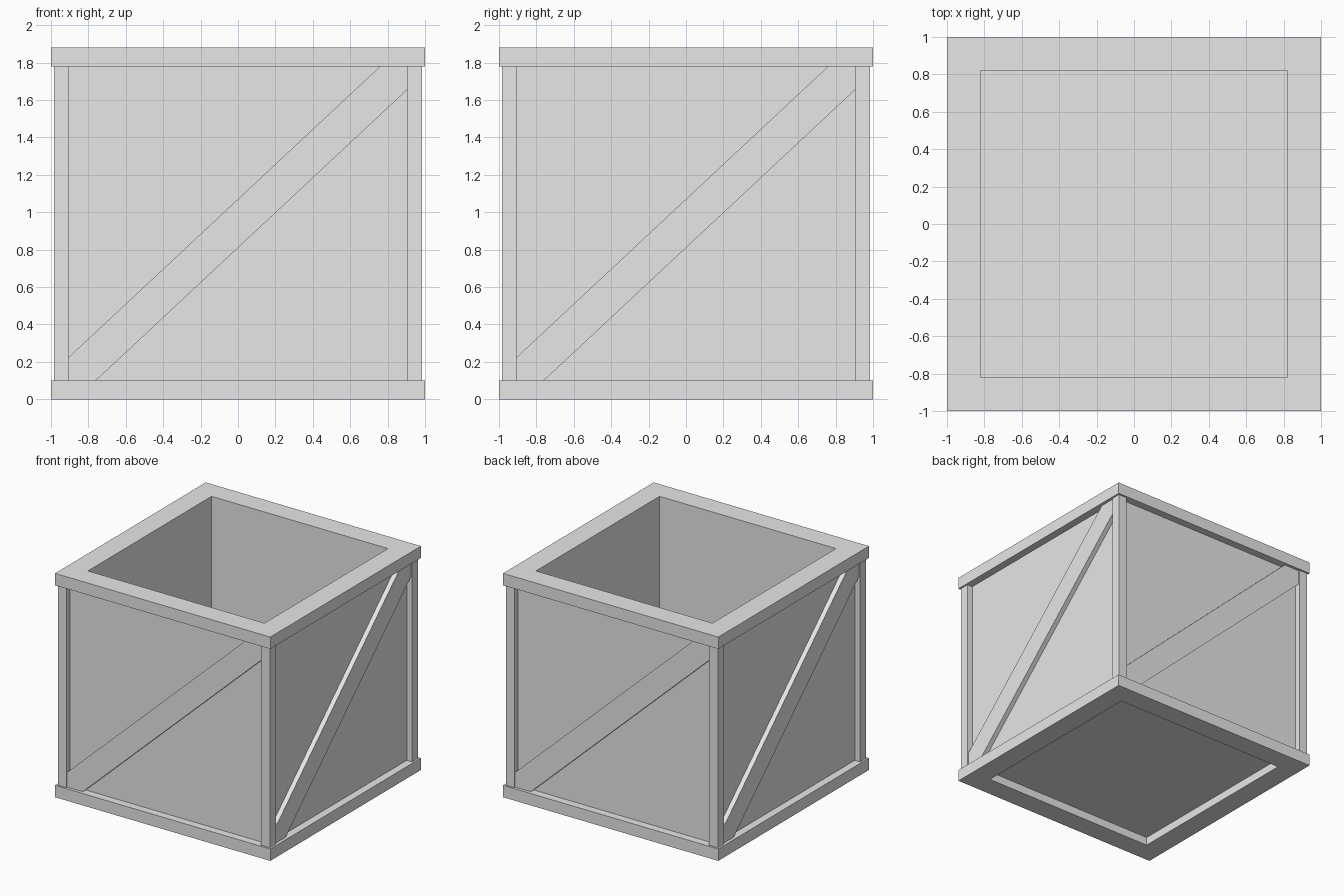
import bpy
import bmesh
from math import pi
from mathutils import Matrix

if "Cube" in bpy.data.objects:
    bpy.data.objects.remove(bpy.data.objects["Cube"], do_unlink=True)

# Single plain grey material
GREY = (0.8, 0.8, 0.8, 1.0)
grey = bpy.data.materials.new("light_grey")
grey.use_nodes = True
grey.diffuse_color = GREY
grey.node_tree.nodes["Principled BSDF"].inputs["Base Color"].default_value = GREY

OUTER, INNER = 1.0, 0.82          # rim half widths
RIM, TOP = 0.10, 1.88             # rim height, overall height
PANEL = 0.935                     # outer face of the wall panels
POST_IN, POST_OUT = 0.905, 0.985
BRACE_OUT = 0.975


def finish(name, bm):
    bmesh.ops.recalc_face_normals(bm, faces=bm.faces)
    mesh = bpy.data.meshes.new(name)
    bm.to_mesh(mesh)
    bm.free()
    mesh.materials.append(grey)
    obj = bpy.data.objects.new(name, mesh)
    bpy.context.collection.objects.link(obj)
    return obj


def box(name, low, high):
    bm = bmesh.new()
    bmesh.ops.create_cube(bm, size=1)
    for v in bm.verts:
        v.co = [a + (b - a) * (c + 0.5) for a, b, c in zip(low, high, v.co)]
    return finish(name, bm)


def square_ring(name, outer, inner, z0, z1):
    """Square tube with a square opening through it."""
    bm = bmesh.new()
    corners = [(-1, -1), (1, -1), (1, 1), (-1, 1)]
    loops = [[bm.verts.new((x * r, y * r, z)) for x, y in corners]
             for r, z in ((outer, z0), (outer, z1), (inner, z1), (inner, z0))]
    for k in range(4):
        a, b = loops[k], loops[(k + 1) % 4]
        for i in range(4):
            j = (i + 1) % 4
            bm.faces.new((a[i], a[j], b[j], b[i]))
    return finish(name, bm)


def brace(name, angle):
    """Diagonal plank trimmed by the posts and rims."""
    bm = bmesh.new()
    top = TOP - RIM
    half = [(-POST_IN, 0.225), (-POST_IN, RIM), (-0.76, RIM)]
    outline = half + [(-x, RIM + top - z) for x, z in half]
    face = bm.faces.new([bm.verts.new((x, -BRACE_OUT, z)) for x, z in outline])
    extruded = bmesh.ops.extrude_face_region(bm, geom=[face])["geom"]
    for v in extruded:
        if isinstance(v, bmesh.types.BMVert):
            v.co.y = -PANEL + 0.01
    bm.transform(Matrix.Rotation(angle, 4, "Z"))
    return finish(name, bm)


# Rims, wall shell and floor
square_ring("bottom_rim", OUTER, INNER, 0, RIM)
square_ring("top_rim", OUTER, INNER, TOP - RIM, TOP)
square_ring("wall_panels", PANEL, INNER, RIM, TOP - RIM)
box("floor", (-INNER, -INNER, 0.07), (INNER, INNER, 0.18))

# Corner posts
for x_name, sx in (("right", -1), ("left", 1)):
    for y_name, sy in (("front", -1), ("back", 1)):
        xs = sorted((sx * POST_IN, sx * POST_OUT))
        ys = sorted((sy * POST_IN, sy * POST_OUT))
        box(f"{y_name}_{x_name}_post", (xs[0], ys[0], RIM), (xs[1], ys[1], TOP - RIM))

# One diagonal brace per side
for i, side in enumerate(("front", "left", "back", "right")):
    brace(f"{side}_brace", i * pi / 2)
